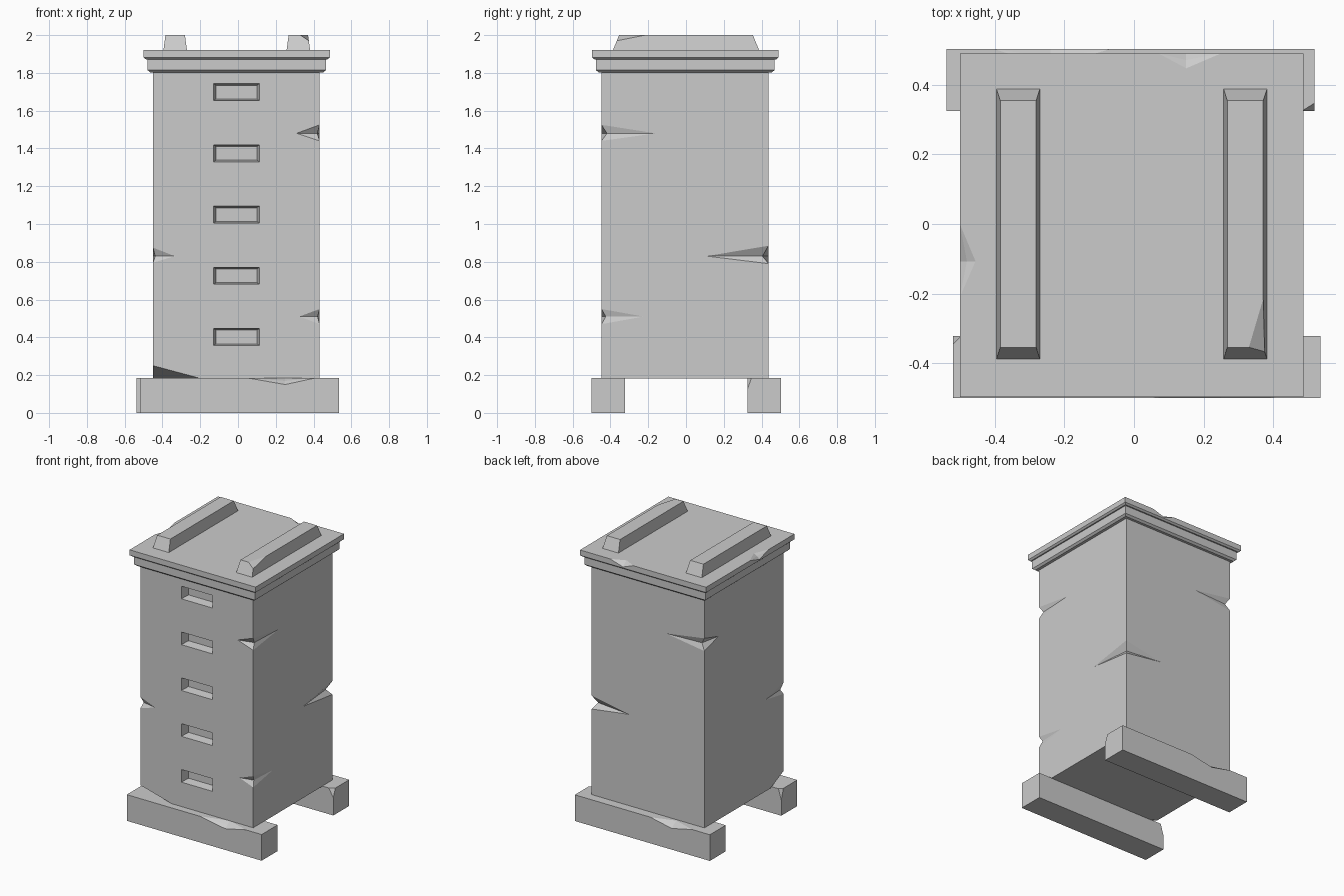
import bpy, bmesh
from mathutils import Vector as V

if "Cube" in bpy.data.objects:
    bpy.data.objects.remove(bpy.data.objects["Cube"])


def loft(name, x0, x1, y0, y1, rings):
    """Box made of stacked rectangles; rings = (z, inset x, inset y)."""
    bm = bmesh.new()
    loops = []
    for z, ix, iy in rings:
        loops.append([bm.verts.new(p) for p in (
            (x0 + ix, y0 + iy, z), (x1 - ix, y0 + iy, z),
            (x1 - ix, y1 - iy, z), (x0 + ix, y1 - iy, z))])
    bm.faces.new(loops[0][::-1])
    bm.faces.new(loops[-1])
    for a, b in zip(loops, loops[1:]):
        for i in range(4):
            j = (i + 1) % 4
            bm.faces.new((a[i], a[j], b[j], b[i]))
    return finish(name, bm)


def finish(name, bm):
    bmesh.ops.recalc_face_normals(bm, faces=bm.faces[:])
    me = bpy.data.meshes.new(name)
    bm.to_mesh(me)
    bm.free()
    ob = bpy.data.objects.new(name, me)
    bpy.context.collection.objects.link(ob)
    return ob


def cut_corner(ob, corner, p, q, r):
    """Slice a corner off along the plane through p, q, r."""
    p, q, r, corner = V(p), V(q), V(r), V(corner)
    n = (q - p).cross(r - p).normalized()
    if n.dot(corner - p) < 0:
        n = -n
    bm = bmesh.new()
    bm.from_mesh(ob.data)
    bmesh.ops.bisect_plane(bm, geom=bm.verts[:] + bm.edges[:] + bm.faces[:],
                           plane_co=p, plane_no=n, clear_outer=True)
    bmesh.ops.holes_fill(bm, edges=[e for e in bm.edges if e.is_boundary], sides=0)
    bmesh.ops.recalc_face_normals(bm, faces=bm.faces[:])
    bm.to_mesh(ob.data)
    bm.free()


def add_notch(bm, a, b, tip1, tip2, k=0.1):
    """Splinter on edge a-b, running out to a tip on each adjoining face."""
    a, b, tip1, tip2 = V(a), V(b), V(tip1), V(tip2)
    t = (tip1 - a).dot(b - a) / (b - a).length_squared
    c = a.lerp(b, t)
    inner = c + k * (tip1 - c) + k * (tip2 - c)
    A, B, P, Q, I = [bm.verts.new(inner + 1.4 * (p - inner))
                     for p in (a, b, tip1, tip2, inner)]
    for f in ((A, P, I), (P, B, I), (B, Q, I), (Q, A, I), (A, B, P), (A, Q, B)):
        bm.faces.new(f)


def carve(ob, bm):
    cutter = finish("cutter", bm)
    cutter.hide_render = True
    mod = ob.modifiers.new("cut", 'BOOLEAN')
    mod.operation, mod.solver, mod.object = 'DIFFERENCE', 'EXACT', cutter
    dg = bpy.context.evaluated_depsgraph_get()
    me = bpy.data.meshes.new_from_object(ob.evaluated_get(dg))
    ob.modifiers.clear()
    ob.data = me
    bpy.data.objects.remove(cutter)


# Hive body with a broken lower corner
X0, X1, Y0, Y1 = -0.45, 0.432, -0.447, 0.437
body = loft("hive_body", X0, X1, Y0, Y1, [(0.183, 0, 0), (1.81, 0, 0)])
cut_corner(body, (X0, Y0, 0.183), (X0, Y0, 0.25), (-0.2, Y0, 0.183), (X0, -0.3, 0.183))

# Splinters on the upright edges: edge x, edge y, z, top, bottom, tip x, tip y
cut = bmesh.new()
for x, y, z, top, bot, tx, ty in (
        (X1, Y0, 1.48, 1.525, 1.44, 0.31, -0.16),
        (X1, Y0, 0.51, 0.55, 0.47, 0.325, -0.225),
        (X0, Y0, 0.83, 0.875, 0.795, -0.335, -0.24),
        (X1, Y1, 0.83, 0.885, 0.79, 0.14, 0.11),
        (X0, Y1, 1.48, 1.525, 1.435, -0.15, 0.28)):
    add_notch(cut, (x, y, top), (x, y, bot), (tx, y, z), (x, ty, z))

# Tapered hand slots down the front
for i in range(5):
    z = 0.402 + 0.324 * i
    vs = [cut.verts.new((-0.008 + sx * w, y, z + sz * h))
          for y, w, h in ((Y0 - 0.03, 0.129, 0.049), (Y0 + 0.06, 0.108, 0.036))
          for sx, sz in ((-1, -1), (1, -1), (1, 1), (-1, 1))]
    cut.faces.new(vs[:4])
    cut.faces.new(vs[4:])
    for j in range(4):
        k = (j + 1) % 4
        cut.faces.new((vs[j], vs[k], vs[k + 4], vs[j + 4]))
carve(body, cut)

# Two-step lid with chamfered undersides
loft("lid_lower", -0.479, 0.466, -0.477, 0.469,
     [(1.803, 0.014, 0.014), (1.815, 0, 0), (1.876, 0, 0)])
LX, LY, LZ = -0.5, 0.49, 1.92
lid = loft("lid_upper", LX, 0.486, -0.497, LY,
           [(1.872, 0.012, 0.012), (1.882, 0, 0), (LZ, 0, 0)])
cut = bmesh.new()
add_notch(cut, (0.07, LY, LZ), (0.25, LY, LZ), (0.15, 0.447, LZ), (0.15, LY, 1.89), 0.45)
add_notch(cut, (LX, 0, LZ), (LX, -0.21, LZ), (-0.455, -0.107, LZ), (LX, -0.107, 1.89), 0.45)
carve(lid, cut)

# Lid cleats
for name, x in (("left_cleat", -0.395), ("right_cleat", 0.257)):
    cleat = loft(name, x, x + 0.125, -0.388, 0.388,
                 [(1.918, 0, 0), (2.0, 0.011, 0.034)])
cut_corner(cleat, (0.371, -0.354, 2.0), (0.371, -0.215, 2.0),
           (0.33, -0.354, 2.0), (0.375, -0.366, 1.97))

# Base rails, each with a split top edge and a broken corner
FZ = 0.185
front = loft("front_rail", -0.52, 0.535, -0.5, -0.322, [(0, 0, 0), (FZ, 0, 0)])
cut_corner(front, (-0.52, -0.322, FZ), (-0.497, -0.322, FZ),
           (-0.52, -0.345, FZ), (-0.52, -0.322, 0.11))
back = loft("back_rail", -0.538, 0.518, 0.325, 0.502, [(0, 0, 0), (FZ, 0, 0)])
cut_corner(back, (0.518, 0.325, FZ), (0.483, 0.325, FZ),
           (0.518, 0.347, FZ), (0.518, 0.325, 0.125))
for rail, a, b, m, y, ty in ((front, 0.05, 0.41, 0.25, -0.5, -0.445),
                             (back, -0.4, -0.07, -0.24, 0.502, 0.45)):
    cut = bmesh.new()
    add_notch(cut, (a, y, FZ), (b, y, FZ), (m, ty, FZ), (m, y, 0.15), 0.45)
    carve(rail, cut)
